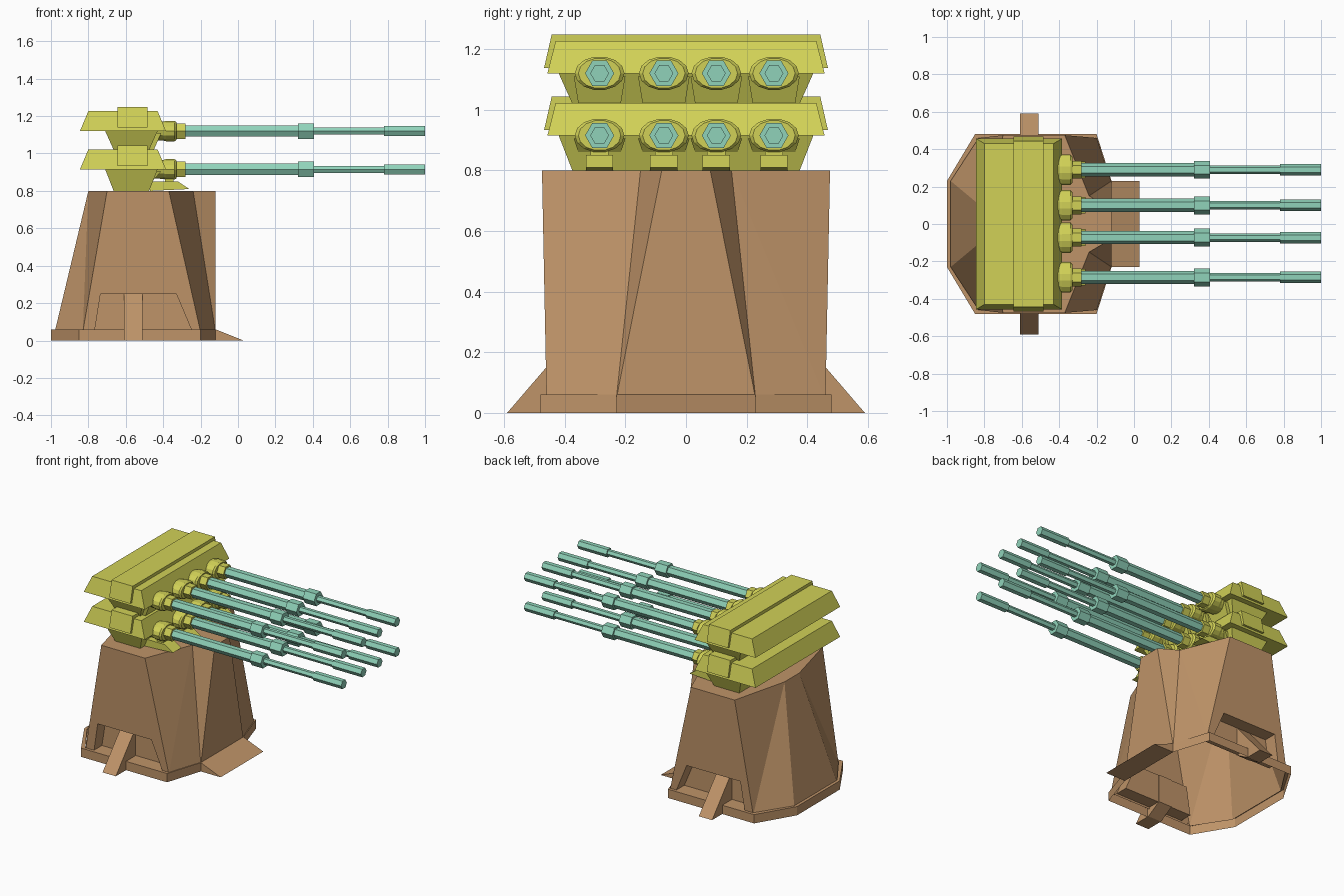
import bpy, bmesh, math

if "Cube" in bpy.data.objects:
    bpy.data.objects.remove(bpy.data.objects["Cube"])


def material(name, rgb):
    m = bpy.data.materials.new(name)
    m.diffuse_color = (*rgb, 1)
    m.use_nodes = True
    m.node_tree.nodes["Principled BSDF"].inputs["Base Color"].default_value = m.diffuse_color
    return m


BROWN = material("brown", (0.52, 0.295, 0.14))
OLIVE = material("yellow olive", (0.64, 0.64, 0.095))
TEAL = material("pale teal", (0.28, 0.65, 0.49))


def finish(bm, name, mat):
    bmesh.ops.recalc_face_normals(bm, faces=bm.faces)
    me = bpy.data.meshes.new(name)
    bm.to_mesh(me)
    bm.free()
    me.materials.append(mat)
    ob = bpy.data.objects.new(name, me)
    bpy.context.collection.objects.link(ob)
    return ob


def loft(name, rings, mat, caps=True):
    """Skin a list of equal-length closed rings of 3D points."""
    bm = bmesh.new()
    vs = [[bm.verts.new(p) for p in r] for r in rings]
    n = len(rings[0])
    for a, b in zip(vs, vs[1:]):
        for i in range(n):
            bm.faces.new((a[i], a[(i + 1) % n], b[(i + 1) % n], b[i]))
    if caps:
        bm.faces.new(vs[0])
        bm.faces.new(vs[-1])
    return finish(bm, name, mat)


def rect(x0, x1, y0, y1, z):
    return [(x0, y0, z), (x1, y0, z), (x1, y1, z), (x0, y1, z)]


def taper(name, lo, hi, mat):
    return loft(name, [rect(*lo), rect(*hi)], mat)


def extrude_x(name, prof, x0, x1, mat):
    return loft(name, [[(x, y, z) for y, z in prof] for x in (x0, x1)], mat)


def extrude_y(name, prof, y0, y1, mat):
    return loft(name, [[(x, y, z) for x, z in prof] for y in (y0, y1)], mat)


def turned(name, y, z, steps, sides, mat):
    """Revolve along x: steps of (x, y radius, z radius)."""
    ang = [2 * math.pi * i / sides for i in range(sides)]
    return loft(name, [[(x, y + ry * math.cos(a), z + rz * math.sin(a)) for a in ang]
                       for x, ry, rz in steps], mat)


def cut(ob, cutter):
    cutter.hide_render = True
    mod = ob.modifiers.new("cut", 'BOOLEAN')
    mod.operation = 'DIFFERENCE'
    mod.solver = 'EXACT'
    mod.object = cutter
    bpy.context.view_layer.objects.active = ob
    bpy.ops.object.modifier_apply(modifier=mod.name)
    bpy.data.objects.remove(cutter, do_unlink=True)


# Octagonal base rim, open underneath
outer = [(-0.12, 0.23), (-0.2, 0.48), (-0.85, 0.48), (-1.0, 0.23)]
bot = [(-0.12, 0.23), (-0.2, 0.46), (-0.83, 0.46), (-0.98, 0.23)]


def ring(half, z):
    return [(x, y, z) for x, y in half] + [(x, -y, z) for x, y in reversed(half)]


inner = [(-0.125, 0.23)] + bot[1:]
loft("base_rim", [ring(outer, 0), ring(outer, 0.06), ring(inner, 0.06)], BROWN, caps=False)

# Faceted tower, half outline mirrored in y
top = [(-0.12, 0.08), (-0.24, 0.15), (-0.37, 0.475), (-0.7, 0.475), (-0.8, 0.08)]
bm = bmesh.new()
T, B = {}, {}
for s in (1, -1):
    T[s] = [bm.verts.new((x, s * y, 0.8)) for x, y in top]
    B[s] = [bm.verts.new((x, s * y, 0.045)) for x, y in bot]
    t, b = T[s], B[s]
    for f in ((t[0], t[1], b[0]), (t[1], t[2], b[1]), (t[1], b[1], b[0]),
              (t[2], t[3], b[2], b[1]), (t[3], t[4], b[2]), (t[4], b[3], b[2])):
        bm.faces.new(f)
bm.faces.new((T[1][0], T[-1][0], B[-1][0], B[1][0]))
bm.faces.new((T[1][4], T[-1][4], B[-1][3], B[1][3]))
bm.faces.new(T[1] + T[-1][::-1])
bm.faces.new(B[1] + B[-1][::-1])
tower = finish(bm, "tower", BROWN)

# Recess with a floor low in both sides, and a sloping strut in each
for s in (1, -1):
    recess = [(-0.765, 0.06), (-0.25, 0.06), (-0.33, 0.25), (-0.735, 0.25)]
    cut(tower, extrude_y("recess_cutter", recess, s * 0.375, s * 0.7, BROWN))
    extrude_x("side_strut", [(s * 0.37, 0.25), (s * 0.375, 0.25), (s * 0.59, 0), (s * 0.47, 0),
                             (s * 0.37, 0.06)], -0.61, -0.51, BROWN)

# Open the tower's underside so that it is a hollow shell
bm = bmesh.new()
bm.from_mesh(tower.data)
bmesh.ops.delete(bm, geom=[f for f in bm.faces if max(v.co.z for v in f.verts) < 0.05],
                 context='FACES')
bm.to_mesh(tower.data)
bm.free()

# Ramp
extrude_y("ramp", [(-0.12, 0), (0.03, 0), (-0.12, 0.06)], -0.23, 0.23, BROWN)

# Two stacked gun tiers
for zc in (0.915, 1.12):
    foot_z = 0.80 if zc < 1 else 1.02
    taper("tier_foot", (-0.665, -0.475, -0.375, 0.375, foot_z),
          (-0.71, -0.43, -0.42, 0.42, zc), OLIVE)
    taper("tier_cap", (-0.845, -0.385, -0.457, 0.457, zc),
          (-0.80, -0.43, -0.43, 0.43, zc + 0.107), OLIVE)
    taper("cap_spine", (-0.645, -0.485, -0.468, 0.468, zc + 0.018),
          (-0.645, -0.485, -0.443, 0.443, zc + 0.128), OLIVE)
    for y in (-0.285, -0.073, 0.10, 0.29):
        # Housing, socket and collar
        taper("gun_housing", (-0.52, -0.45, y - 0.07, y + 0.07, max(foot_z, 0.86)),
              (-0.52, -0.41, y - 0.085, y + 0.085, zc - 0.01), OLIVE)
        turned("gun_socket", y, zc, [(-0.45, 0.075, 0.05), (-0.40, 0.076, 0.052),
               (-0.385, 0.082, 0.056), (-0.34, 0.082, 0.056), (-0.33, 0.07, 0.05)], 14, OLIVE)
        turned("gun_collar", y, zc, [(-0.34, 0.048, 0.048), (-0.28, 0.048, 0.048)], 6, OLIVE)
        # Stepped hexagonal barrel
        prof = [(-0.3, 0.035), (0.32, 0.035), (0.32, 0.048), (0.405, 0.048),
                (0.405, 0.022), (0.78, 0.022), (0.78, 0.031), (1.0, 0.031)]
        turned("barrel", y, zc, [(x, r, r) for x, r in prof], 6, TEAL)
        # Lower guns rest on wedges and posts
        if zc < 1:
            extrude_y("gun_wedge", [(-0.47, 0.8), (-0.26, 0.81), (-0.32, 0.85), (-0.47, 0.85)],
                      y - 0.045, y + 0.045, OLIVE)
            taper("gun_post", (-0.39, -0.345, y - 0.03, y + 0.03, 0.82),
                  (-0.39, -0.345, y - 0.03, y + 0.03, 0.90), OLIVE)
